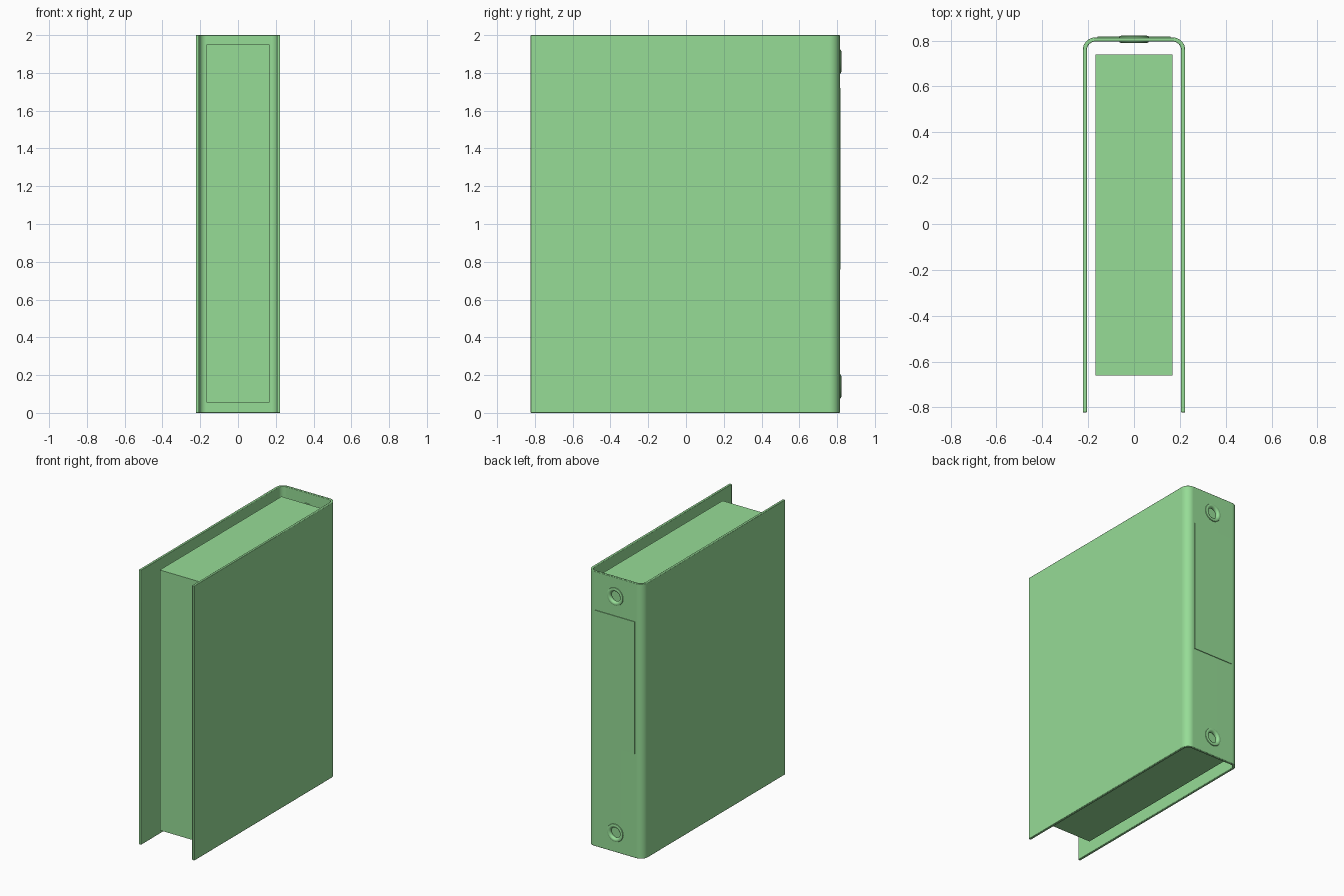
import bpy, bmesh, math
from mathutils import Matrix, Vector

if "Cube" in bpy.data.objects:
    bpy.data.objects.remove(bpy.data.objects["Cube"])

W, FRONT, BACK, T, R = 0.2235, -0.822, 0.814, 0.018, 0.055
EYELET_Z = (0.14, 1.86)

green = bpy.data.materials.new("green")
green.diffuse_color = (0.305, 0.715, 0.305, 1)
green.use_nodes = True
green.node_tree.nodes["Principled BSDF"].inputs["Base Color"].default_value = green.diffuse_color


def make_object(name, bm):
    bmesh.ops.recalc_face_normals(bm, faces=bm.faces)
    mesh = bpy.data.meshes.new(name)
    bm.to_mesh(mesh)
    bm.free()
    mesh.materials.append(green)
    ob = bpy.data.objects.new(name, mesh)
    bpy.context.collection.objects.link(ob)
    return ob


def box(name, lo, hi):
    lo, hi = Vector(lo), Vector(hi)
    bm = bmesh.new()
    bmesh.ops.create_cube(bm, size=1, matrix=Matrix.Translation((lo + hi) / 2)
                          @ Matrix.Diagonal((*(hi - lo), 1)))
    return make_object(name, bm)


def bevel(ob, width):
    mod = ob.modifiers.new("soft_edges", 'BEVEL')
    mod.width, mod.segments = width, 2
    mod.limit_method, mod.angle_limit = 'ANGLE', math.radians(40)


def smooth(ob):
    bpy.ops.object.select_all(action='DESELECT')
    ob.select_set(True)
    bpy.context.view_layer.objects.active = ob
    bpy.ops.object.shade_smooth_by_angle(angle=math.radians(35))


def half_outline(offset, steps=8):
    # right half of the U: front edge, side, rounded corner to the spine
    r = R - offset
    pts = [(W - offset, FRONT)]
    for i in range(steps + 1):
        a = math.pi / 2 * i / steps
        pts.append((W - R + r * math.cos(a), BACK - R + r * math.sin(a)))
    return pts


def u_outline(offset):
    right = half_outline(offset)
    return right + [(-x, y) for x, y in reversed(right)]


# cover: one folded U-shaped sheet
bm = bmesh.new()
profile = u_outline(0) + u_outline(T)[::-1]
face = bm.faces.new([bm.verts.new((x, y, 0)) for x, y in profile])
ext = bmesh.ops.extrude_face_region(bm, geom=[face])
bmesh.ops.translate(bm, vec=(0, 0, 2),
                    verts=[v for v in ext["geom"] if isinstance(v, bmesh.types.BMVert)])
cover = make_object("cover", bm)
bevel(cover, 0.003)

# finger holes through the spine
bm = bmesh.new()
for z in EYELET_Z:
    bmesh.ops.create_cone(bm, cap_ends=True, segments=32, radius1=0.04, radius2=0.04, depth=0.1,
                          matrix=Matrix.Translation((0, BACK, z)) @ Matrix.Rotation(math.pi / 2, 4, 'X'))
cutter = make_object("hole_cutter", bm)
cutter.hide_render = True
cutter.hide_viewport = True
cutter.display_type = 'WIRE'
cut = cover.modifiers.new("holes", 'BOOLEAN')
cut.operation, cut.object, cut.solver = 'DIFFERENCE', cutter, 'EXACT'
smooth(cover)
flat = cover.modifiers.new("flat_panels", 'WEIGHTED_NORMAL')
flat.keep_sharp = True

# eyelets, turned around the y axis
ring = [(0.065, 0.813), (0.063, 0.819), (0.055, 0.822), (0.047, 0.821), (0.040, 0.816),
        (0.037, 0.808), (0.037, 0.803), (0.040, 0.795), (0.047, 0.790), (0.055, 0.789),
        (0.063, 0.792), (0.065, 0.798)]
for name, z in zip(("lower_eyelet", "upper_eyelet"), EYELET_Z):
    bm = bmesh.new()
    n = 32
    loops = [[bm.verts.new((r * math.cos(2 * math.pi * i / n), y, z + r * math.sin(2 * math.pi * i / n)))
              for r, y in ring] for i in range(n)]
    for i in range(n):
        a, b = loops[i], loops[(i + 1) % n]
        for j in range(len(ring)):
            k = (j + 1) % len(ring)
            bm.faces.new((a[j], a[k], b[k], b[j]))
    smooth(make_object(name, bm))

# paper stack and spine label
box("paper_stack", (-0.168, -0.66, 0.055), (0.168, 0.74, 1.95))
box("spine_label", (-0.16, BACK - 0.002, 0.76), (0.16, BACK + 0.005, 1.72))
